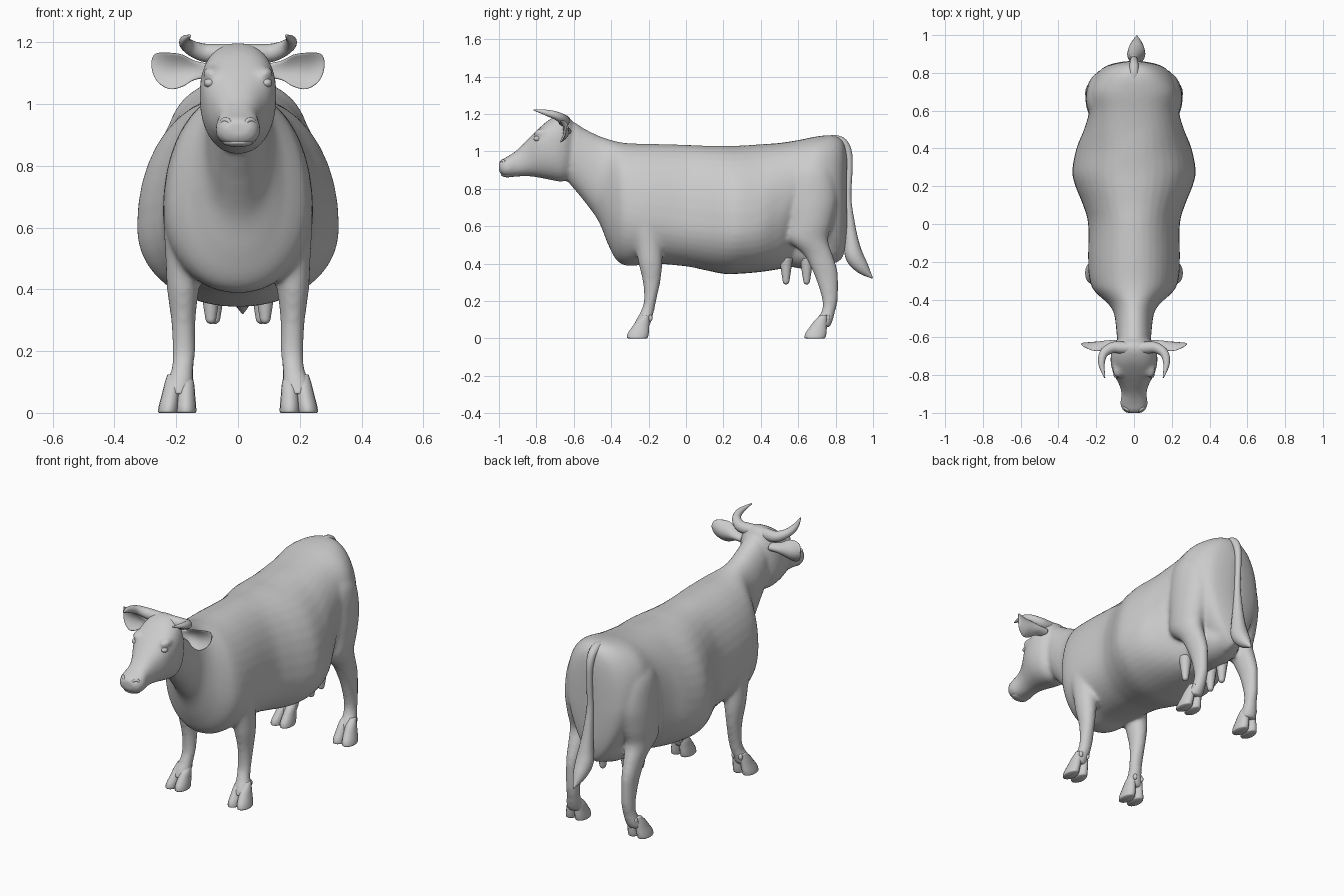
import bpy, bmesh, math
from mathutils import Vector


def spline(pts, steps=5):
    """Smoothly interpolate rows of numbers, passing through each of them."""
    out = []
    for i in range(len(pts) - 1):
        a, b = pts[max(i - 1, 0)], pts[i]
        c, d = pts[i + 1], pts[min(i + 2, len(pts) - 1)]
        for s in range(steps):
            t = s / steps
            out.append([0.5 * (2 * q + (r - p) * t + (2 * p - 5 * q + 4 * r - w) * t * t
                               + (3 * q - p - 3 * r + w) * t ** 3)
                        for p, q, r, w in zip(a, b, c, d)])
    return out + [list(pts[-1])]


def skin(bm, rings):
    rows = [[bm.verts.new(p) for p in ring] for ring in rings]
    n = len(rows[0])
    for a, b in zip(rows, rows[1:]):
        for k in range(n):
            bm.faces.new((a[k], a[(k + 1) % n], b[(k + 1) % n], b[k]))
    bm.faces.new(rows[0])
    bm.faces.new(rows[-1])


def power(v, e):
    return math.copysign(abs(v) ** (2 / e), v)


def loft(bm, stations, place, n=28, sides=(1,)):
    """Loft rings; place(row, cos, sin) gives each point."""
    for side in sides:
        rings = []
        for row in spline(stations):
            ring = []
            for k in range(n):
                a = 2 * math.pi * k / n
                x, y, z = place(row, math.cos(a), math.sin(a))
                ring.append((x * side, y, z))
            rings.append(ring)
        skin(bm, rings)


def slice_y(r, c, s):
    # y, bottom, top, half width, widest height, upper and lower squareness
    y, zb, zt, w, zw, eu, el = r
    e = eu if s > 0 else el
    return w * power(c, e), y, zw + (zt - zw if s > 0 else zw - zb) * power(s, e)


def slice_z(r, c, s):
    z, x, y, rx, ry = r
    return x + rx * c, y + ry * s, z


def slice_ear(r, c, s):
    x, zb, zt, thick, cup = r
    return x, -0.635 + thick * s - cup * c * c, (zb + zt) / 2 + (zt - zb) / 2 * c


def tube(bm, pts, ref, n=16, sides=(1,)):
    rows = spline(pts)
    for side in sides:
        rings = []
        for i, r in enumerate(rows):
            t = Vector(rows[min(i + 1, len(rows) - 1)][:3]) - Vector(rows[max(i - 1, 0)][:3])
            u = t.cross(Vector(ref)).normalized()
            v = t.cross(u).normalized()
            ring = []
            for k in range(n):
                a = 2 * math.pi * k / n
                p = Vector(r[:3]) + r[3] * (u * math.cos(a) + v * math.sin(a))
                ring.append((p.x * side, p.y, p.z))
            rings.append(ring)
        skin(bm, rings)


def ball(bm, centre, radii, sides=(1,)):
    for side in sides:
        new = bmesh.ops.create_uvsphere(bm, u_segments=20, v_segments=12, radius=1)["verts"]
        for v in new:
            v.co = Vector((side * centre[0] + v.co.x * radii[0],
                           centre[1] + v.co.y * radii[1], centre[2] + v.co.z * radii[2]))


def finish(name, bm):
    bmesh.ops.recalc_face_normals(bm, faces=bm.faces)
    for f in bm.faces:
        f.smooth = True
    me = bpy.data.meshes.new(name)
    bm.to_mesh(me)
    bm.free()
    ob = bpy.data.objects.new(name, me)
    bpy.context.collection.objects.link(ob)
    return ob


BOTH = (1, -1)

# Trunk and neck, from throat to rump
trunk = [
    (-.66, .87, 1.14, .075, 1.0), (-.60, .80, 1.155, .09, .98), (-.55, .74, 1.125, .095, .93),
    (-.47, .63, 1.085, .107, .85), (-.42, .51, 1.067, .14, .75), (-.38, .43, 1.055, .185, .70),
    (-.34, .395, 1.047, .22, .68), (-.28, .388, 1.042, .238, .66), (-.18, .40, 1.04, .243, .65),
    (0, .385, 1.035, .243, .62), (.1, .365, 1.03, .27, .61), (.2, .345, 1.03, .31, .60),
    (.28, .345, 1.03, .327, .60), (.4, .355, 1.038, .305, .62), (.5, .37, 1.045, .265, .70),
    (.6, .385, 1.06, .237, .80), (.7, .39, 1.08, .232, .85), (.78, .395, 1.086, .205, .80),
    (.83, .42, 1.065, .16, .75), (.852, .48, 1.02, .10, .74), (.862, .55, .95, .04, .74)]
bm = bmesh.new()
loft(bm, [r + (2.3 if r[0] > .4 else 2.1, 1.5 if r[0] > .55 else 2.1) for r in trunk],
     slice_y, 40)

# Head
head = [
    (-1.0, .893, .945, .04, .92), (-.985, .872, .957, .061, .915), (-.95, .862, .975, .073, .915),
    (-.9, .865, 1.01, .066, .93), (-.85, .867, 1.06, .079, .97), (-.79, .86, 1.12, .11, 1.03),
    (-.73, .848, 1.17, .124, 1.03), (-.67, .838, 1.197, .119, 1.03),
    (-.63, .85, 1.19, .10, 1.03), (-.60, .9, 1.14, .07, 1.02)]
loft(bm, [r + (2.5, 2.3) for r in head], slice_y, 32)
ball(bm, (.088, -.77, 1.098), (.026, .045, .024), BOTH)  # brows

# Legs
fore = [
    (.85, .14, -.25, .05, .07), (.72, .16, -.235, .078, .10), (.6, .165, -.215, .075, .09),
    (.5, .173, -.2, .062, .074), (.4, .178, -.19, .052, .064), (.3, .177, -.184, .04, .047),
    (.2, .175, -.192, .037, .033), (.14, .18, -.208, .036, .037), (.1, .19, -.225, .045, .042),
    (.06, .195, -.24, .046, .045)]
hind = [
    (1.0, .12, .66, .05, .07), (.9, .155, .665, .085, .12), (.75, .168, .668, .088, .14),
    (.62, .17, .66, .085, .125), (.53, .175, .65, .07, .11), (.45, .175, .705, .052, .079),
    (.37, .175, .74, .043, .069), (.3, .175, .757, .037, .057), (.2, .175, .77, .035, .041),
    (.14, .178, .76, .035, .037), (.1, .185, .74, .043, .047), (.06, .19, .725, .045, .045)]
loft(bm, fore, slice_z, sides=BOTH)
loft(bm, hind, slice_z, sides=BOTH)
ball(bm, (0, .65, .49), (.13, .19, .12))  # udder
body = finish("body", bm)
remesh = body.modifiers.new("blend_parts", "REMESH")
remesh.mode = "VOXEL"
remesh.voxel_size = .01
remesh.use_smooth_shade = True
smooth = body.modifiers.new("soften", "SMOOTH")
smooth.factor = .5
smooth.iterations = 12

# Cloven hooves and dewclaws
bm = bmesh.new()
for y in (-.225, .725):
    for x, lean in ((.168, 0), (.212, .014)):
        loft(bm, [(.125, x, y + .012, .016, .018), (.095, x, y - .004, .026, .034),
                  (.06, x + lean * .4, y - .018, .029, .046),
                  (.028, x + lean * .8, y - .03, .032, .056),
                  (.006, x + lean, y - .035, .033, .056), (0, x + lean, y - .035, .03, .05)],
             slice_z, 16, BOTH)
        ball(bm, (x, y + .034, .108), (.011, .012, .018), BOTH)
finish("hooves", bm)

# Ears, cupped forward
bm = bmesh.new()
loft(bm, [(.09, 1.085, 1.13, .022, .01), (.14, 1.078, 1.14, .019, .02),
          (.18, 1.056, 1.16, .014, .035), (.22, 1.048, 1.166, .011, .034),
          (.255, 1.066, 1.166, .008, .02), (.273, 1.092, 1.158, .006, .008),
          (.28, 1.118, 1.14, .003, 0)], slice_ear, 24, BOTH)
finish("ears", bm)

# Horns, sweeping out and forward
bm = bmesh.new()
tube(bm, [(0, -.66, 1.165, .03), (.06, -.655, 1.163, .032), (.115, -.655, 1.167, .029),
          (.16, -.685, 1.187, .023), (.172, -.74, 1.205, .017), (.155, -.815, 1.222, .003)],
     (0, 0, 1), sides=BOTH)
finish("horns", bm)

# Tail with tuft
bm = bmesh.new()
tube(bm, [(0, .72, 1.045, .028), (0, .79, 1.06, .027), (0, .84, 1.045, .024),
          (0, .868, .99, .02), (0, .873, .9, .017), (0, .866, .75, .018), (.005, .875, .62, .027),
          (.01, .885, .52, .038), (.012, .9, .44, .048), (.014, .945, .375, .035),
          (.015, .997, .322, .003)], (1, 0, 0))
finish("tail", bm)

# Teats
bm = bmesh.new()
for x, y in ((.088, .535), (.075, .645)):
    tube(bm, [(x, y, .43, .036), (x, y, .36, .026), (x, y, .32, .02), (x, y, .297, .015),
              (x, y, .288, .004)], (1, 0, 0), 12, BOTH)
finish("teats", bm)

# Eyes
bm = bmesh.new()
ball(bm, (.092, -.795, 1.068), (.018, .02, .015), BOTH)
finish("eyes", bm)

# Nostril rims and lower lip
bm = bmesh.new()
tube(bm, [(.022, -.992, .925, .006), (.03, -.988, .945, .007), (.048, -.974, .947, .008),
          (.056, -.97, .925, .006), (.045, -.985, .912, .005)], (0, 1, 0), 10, BOTH)
ball(bm, (0, -.955, .876), (.05, .035, .015))
finish("muzzle_details", bm)
